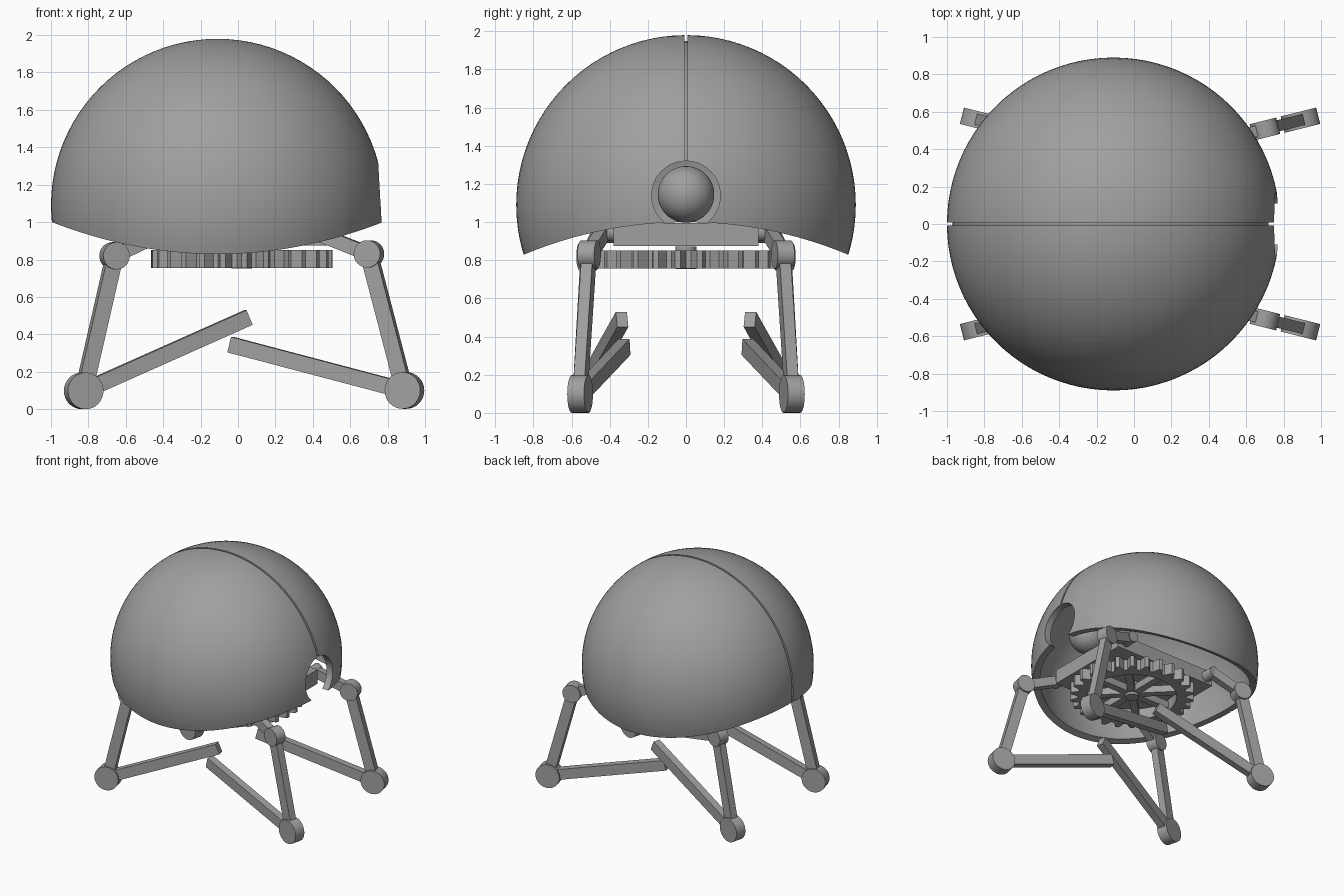
import bpy, bmesh, math
from mathutils import Vector, Matrix

cube = bpy.data.objects.get("Cube")
if cube:
    bpy.data.objects.remove(cube, do_unlink=True)

grey = bpy.data.materials.new("plain grey")
grey.use_nodes = True
grey.diffuse_color = (0.35, 0.35, 0.35, 1)
grey.node_tree.nodes["Principled BSDF"].inputs["Base Color"].default_value = (0.35, 0.35, 0.35, 1)


def add(name, bm, matrix=Matrix()):
    bmesh.ops.recalc_face_normals(bm, faces=bm.faces)
    mesh = bpy.data.meshes.new(name)
    bm.to_mesh(mesh)
    bm.free()
    mesh.transform(matrix)
    mesh.materials.append(grey)
    ob = bpy.data.objects.new(name, mesh)
    bpy.context.collection.objects.link(ob)
    return ob


def smooth(ob):
    bpy.ops.object.select_all(action='DESELECT')
    ob.select_set(True)
    bpy.context.view_layer.objects.active = ob
    bpy.ops.object.shade_smooth_by_angle(angle=math.radians(30))
    return ob


def axes(x, y, z, origin):
    return Matrix.Translation(origin) @ Matrix((x, y, z)).transposed().to_4x4()


def block(name, size, matrix):
    bm = bmesh.new()
    bmesh.ops.create_cube(bm, size=1)
    bmesh.ops.scale(bm, vec=size, verts=bm.verts)
    return add(name, bm, matrix)


def ball(name, radius, centre):
    bm = bmesh.new()
    bmesh.ops.create_uvsphere(bm, u_segments=96, v_segments=48, radius=radius)
    return add(name, bm, Matrix.Translation(centre))


def cylinder(name, radius, length, centre, axis, sides=32):
    bm = bmesh.new()
    bmesh.ops.create_cone(bm, cap_ends=True, segments=sides, radius1=radius,
                          radius2=radius, depth=length)
    turn = Vector(axis).to_track_quat('Z', 'Y').to_matrix().to_4x4()
    return add(name, bm, Matrix.Translation(centre) @ turn)


def ring(name, inner, outer_radii, depth, matrix):
    # Flat ring whose outer outline follows a list of radii
    bm = bmesh.new()
    n = len(outer_radii)
    loops = []
    for radii, z in ((outer_radii, -1), (outer_radii, 1), ([inner] * n, 1), ([inner] * n, -1)):
        loops.append([bm.verts.new((r * math.cos(math.tau * i / n),
                                    r * math.sin(math.tau * i / n), z * depth / 2))
                      for i, r in enumerate(radii)])
    for a, b in zip(loops, loops[1:] + loops[:1]):
        for i in range(n):
            j = (i + 1) % n
            bm.faces.new((a[i], a[j], b[j], b[i]))
    return add(name, bm, matrix)


def carve(ob, cutters):
    for cutter in cutters:
        cutter.hide_render = True
        mod = ob.modifiers.new("cut", 'BOOLEAN')
        mod.operation, mod.solver, mod.object = 'DIFFERENCE', 'EXACT', cutter
    graph = bpy.context.evaluated_depsgraph_get()
    ob.data = bpy.data.meshes.new_from_object(ob.evaluated_get(graph))
    ob.modifiers.clear()
    for cutter in cutters:
        bpy.data.objects.remove(cutter, do_unlink=True)


# Hollow dome: arched lower edge, centre groove and round window
centre = Vector((-0.11, 0, 1.09))
dome = ball("dome_shell", 0.89, centre)
turn_y = Matrix.Rotation(math.pi / 2, 4, 'X')
carve(dome, [
    ball("cavity", 0.835, centre),
    cylinder("arch", 2.2, 4, (0, 0, -1.2), (1, 0, 0), 256),
    ring("groove", 0.86, [1.0] * 96, 0.016, Matrix.Translation(centre) @ turn_y),
    cylinder("window", 0.18, 0.6, (0.75, 0, 1.14), (1, 0, 0), 48),
])
smooth(dome)

# Body under the dome, with the eye behind the window
block("body", (0.96, 0.76, 0.12), Matrix.Translation((0, 0, 0.935)))
smooth(ball("eye", 0.148, (0.47, 0, 1.145)))

# Spoked gear under the body
gear_at = Vector((0.02, 0, 0.803))
teeth = [r for _ in range(26) for r in (0.425, 0.425, 0.485, 0.485)]
ring("gear_rim", 0.35, teeth, 0.095, Matrix.Translation(gear_at))
smooth(cylinder("gear_hub", 0.055, 0.12, gear_at + Vector((0, 0, 0.01)), (0, 0, 1)))
for k in range(8):
    spin = Matrix.Rotation(math.tau * k / 8, 4, 'Z')
    block("gear_spoke", (0.34, 0.06, 0.06),
          Matrix.Translation(gear_at) @ spin @ Matrix.Translation((0.2, 0, 0)))


def link(name, a, b, width, height, normal):
    along = (b - a).normalized()
    block(name, ((b - a).length, width, height),
          axes(along, normal, along.cross(normal), (a + b) / 2))


# Four legs, each lying in one upright plane splayed outward
def leg(label, hip, knee, foot, tip, side):
    def place(p):
        return Vector((p[0], side * (0.555 + 0.25 * (abs(p[0]) - abs(foot[0]))), p[1]))
    hip, knee, foot = place(hip), place(knee), place(foot)
    end_y = abs(foot.y) - 0.25 * abs(tip[0] - foot.x)
    tip = Vector((tip[0], side * end_y, tip[1]))
    flat = Vector((tip.x - foot.x, tip.y - foot.y, 0)).normalized()
    normal = Vector((-flat.y, flat.x, 0))
    link(label + "_hip_link", hip, knee, 0.06, 0.075, normal)
    link(label + "_upper_link", knee, foot, 0.06, 0.085, normal)
    link(label + "_lower_link", foot, tip, 0.06, 0.085, normal)
    smooth(cylinder(label + "_knee_joint", 0.073, 0.09, knee, normal))
    smooth(cylinder(label + "_foot_joint", 0.098, 0.09, foot, normal))
    smooth(cylinder(label + "_hip_pivot", 0.045, 0.13,
                    (hip.x, side * 0.42, hip.z), (0, 1, 0)))


for side, end in ((-1, "front"), (1, "back")):
    leg(end + "_left", (0.41, 0.945), (0.70, 0.83), (0.89, 0.10), (-0.04, 0.345), side)
    leg(end + "_right", (-0.42, 0.935), (-0.66, 0.82), (-0.825, 0.098), (0.055, 0.49), side)
